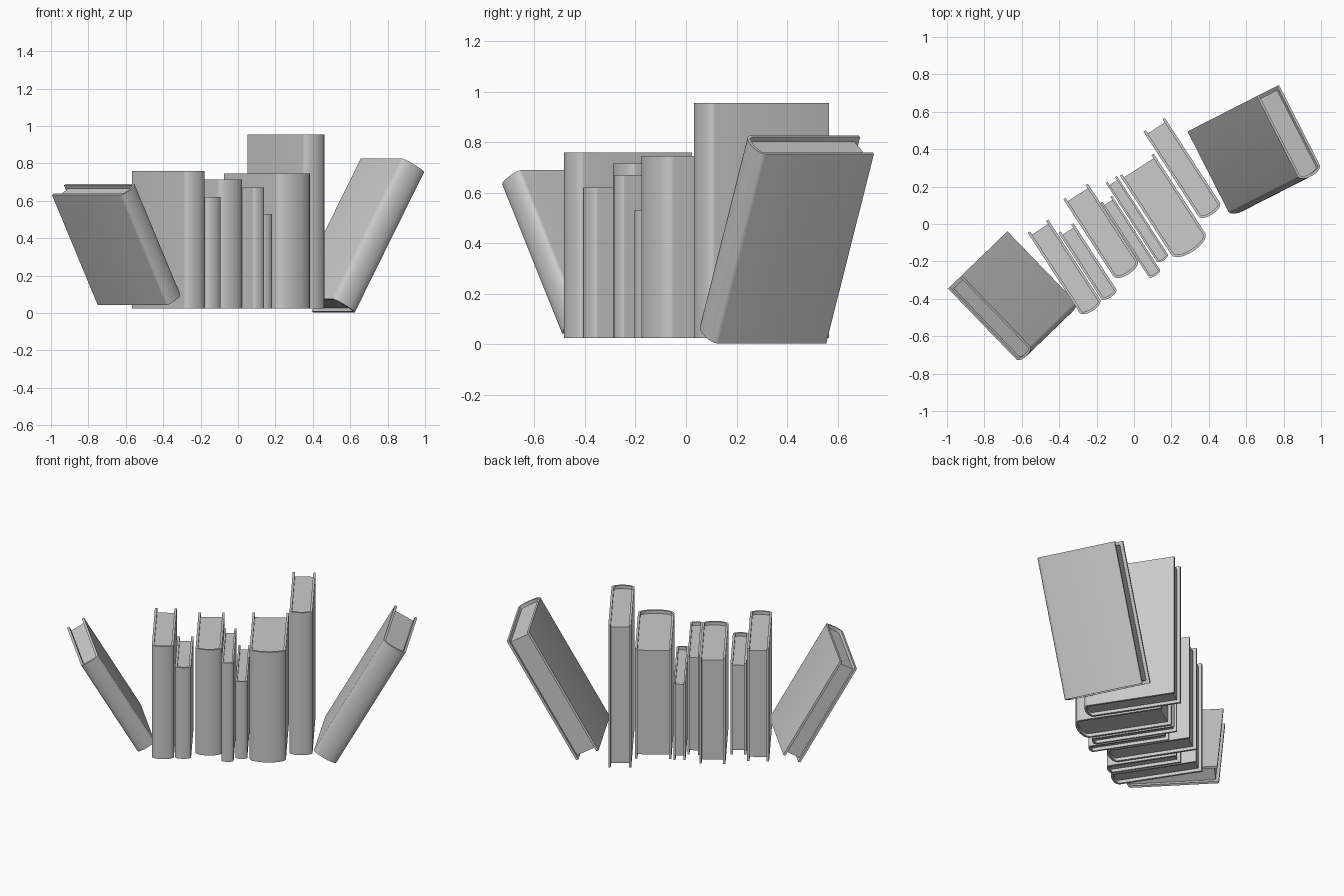
import bpy, bmesh, math
from mathutils import Matrix, Vector

cube = bpy.data.objects.get("Cube")
if cube:
    bpy.data.objects.remove(cube, do_unlink=True)

grey = bpy.data.materials.new("plain_grey")
grey.use_nodes = True
colour = (0.6, 0.6, 0.6, 1)
grey.diffuse_color = colour
grey.node_tree.nodes["Principled BSDF"].inputs["Base Color"].default_value = colour


def prism(name, outline, z0, z1, matrix):
    """Extrude a flat outline from z0 to z1 and place it."""
    bm = bmesh.new()
    face = bm.faces.new([bm.verts.new((x, y, z0)) for x, y in outline])
    top = bmesh.ops.extrude_face_region(bm, geom=[face])["geom"]
    bmesh.ops.translate(bm, vec=(0, 0, z1 - z0),
                        verts=[v for v in top if isinstance(v, bmesh.types.BMVert)])
    bmesh.ops.recalc_face_normals(bm, faces=bm.faces)
    mesh = bpy.data.meshes.new(name)
    bm.to_mesh(mesh)
    bm.free()
    mesh.materials.append(grey)
    obj = bpy.data.objects.new(name, mesh)
    obj.matrix_world = matrix
    bpy.context.collection.objects.link(obj)
    bpy.ops.object.select_all(action="DESELECT")
    obj.select_set(True)
    bpy.context.view_layer.objects.active = obj
    bpy.ops.object.shade_smooth_by_angle(angle=math.radians(35))


def spine_arc(x0, x1, bulge, steps=14):
    """Half ellipse from x0 to x1 that bulges towards the front."""
    mid, half = (x0 + x1) / 2, (x1 - x0) / 2
    return [(mid - half * math.cos(math.pi * i / steps),
             -bulge * math.sin(math.pi * i / steps)) for i in range(steps + 1)]


def book(name, corner, thick, depth, height, yaw=33, tilt=0):
    """Wrapped cover with a rounded spine, and an inset block of pages."""
    matrix = (Matrix.Translation(Vector(corner))
              @ Matrix.Rotation(math.radians(yaw), 4, "Z")
              @ Matrix.Rotation(math.radians(tilt), 4, "Y"))
    board = min(0.014, 0.16 * thick)
    bulge = 0.22 * thick
    outer = spine_arc(0, thick, bulge)
    inner = spine_arc(board, thick - board, max(bulge - board, 0.003))
    cover = ([(0, depth)] + outer + [(thick, depth), (thick - board, depth)]
             + inner[::-1] + [(board, depth)])
    prism(name + "_cover", cover, 0, height, matrix)
    # pages sit back from the board edges on three sides
    inset = 0.02
    pages = ([(board, depth - inset)] + inner + [(thick - board, depth - inset)])
    prism(name + "_pages", pages, inset, height - inset, matrix)


# upright books: front left corner, thickness, depth, height
floor = 0.025
upright = {
    "left_end_book": (-0.29, -0.475, 0.13, 0.51, 0.735),
    "narrow_book": (-0.175, -0.40, 0.095, 0.42, 0.595),
    "middle_book": (-0.11, -0.28, 0.155, 0.49, 0.69),
    "slim_book": (0.078, -0.282, 0.072, 0.47, 0.645),
    "shortest_book": (0.122, -0.20, 0.07, 0.50, 0.505),
    "thick_book": (0.20, -0.165, 0.215, 0.505, 0.72),
    "tallest_book": (0.345, 0.04, 0.136, 0.54, 0.93),
}
for name, (x, y, thick, depth, height) in upright.items():
    book(name, (x, y, floor), thick, depth, height)

# leaning books at the two ends of the row
book("right_leaning_book", (0.504, 0.067, 0.076), 0.152, 0.48, 0.858, yaw=27, tilt=29)
book("left_leaning_book", (-0.385, -0.487, 0.042), 0.117, 0.525, 0.68, yaw=44, tilt=-30)
